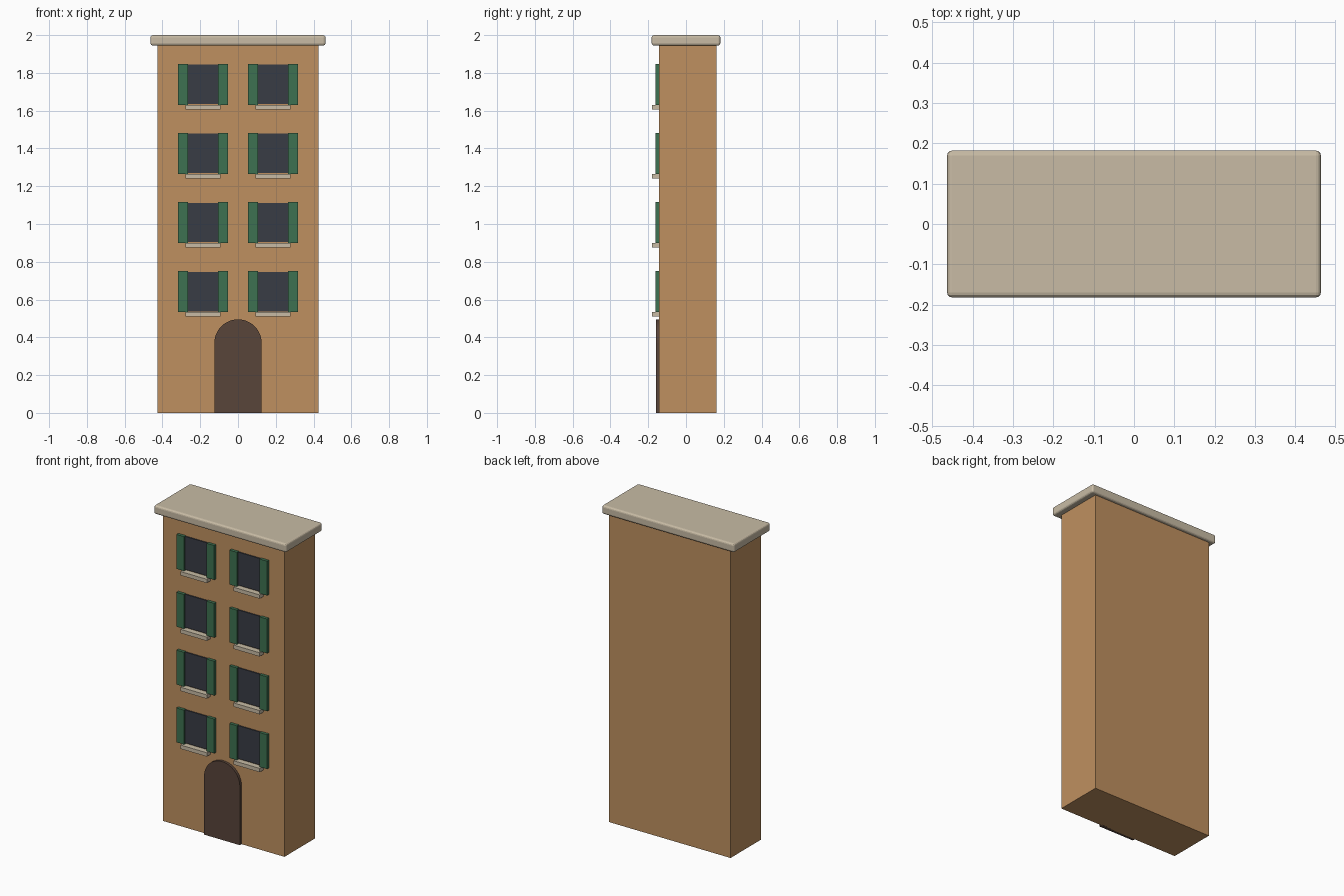
import bpy, bmesh, math

cube = bpy.data.objects.get("Cube")
if cube:
    bpy.data.objects.remove(cube, do_unlink=True)


def material(name, rgb):
    m = bpy.data.materials.new(name)
    m.use_nodes = True
    m.diffuse_color = (*rgb, 1)
    m.node_tree.nodes["Principled BSDF"].inputs["Base Color"].default_value = (*rgb, 1)
    return m


ochre = material("ochre plaster", (0.52, 0.28, 0.116))
stone = material("pale stone", (0.58, 0.50, 0.375))
glass = material("dark glass", (0.04, 0.045, 0.06))
green = material("shutter green", (0.048, 0.165, 0.082))
wood = material("dark wood", (0.098, 0.058, 0.042))


def add(name, bm, mat):
    bmesh.ops.recalc_face_normals(bm, faces=bm.faces)
    mesh = bpy.data.meshes.new(name)
    bm.to_mesh(mesh)
    bm.free()
    mesh.materials.append(mat)
    obj = bpy.data.objects.new(name, mesh)
    bpy.context.collection.objects.link(obj)
    return obj


def box(name, mat, xs, ys, zs):
    """Box spanning the given (low, high) ranges."""
    bm = bmesh.new()
    bmesh.ops.create_cube(bm, size=1)
    for v in bm.verts:
        v.co = [r[0] if c < 0 else r[1] for c, r in zip(v.co, (xs, ys, zs))]
    return add(name, bm, mat)


WALL = -0.143   # front face of the wall
INSET = WALL + 0.01   # fittings are set slightly into the wall

# Main block and bevelled roof slab
box("building_body", ochre, (-0.425, 0.425), (WALL, 0.162), (0, 1.95))
roof = box("roof_cornice", stone, (-0.463, 0.463), (-0.182, 0.182), (1.945, 2))
bevel = roof.modifiers.new("Bevel", "BEVEL")
bevel.width = 0.012
bevel.segments = 3

# Arched door
bm = bmesh.new()
radius, spring = 0.125, 0.37
outline = [(-radius, 0), (radius, 0)]
outline += [(radius * math.cos(a), spring + radius * math.sin(a))
            for a in (math.pi * i / 24 for i in range(25))]
face = bm.faces.new([bm.verts.new((x, -0.16, z)) for x, z in outline])
side = bmesh.ops.extrude_face_region(bm, geom=[face])["geom"]
bmesh.ops.translate(bm, vec=(0, INSET + 0.16, 0),
                    verts=[v for v in side if isinstance(v, bmesh.types.BMVert)])
add("front_door", bm, wood)

# Four floors of two shuttered windows
for floor in range(4):
    z = 0.533 + 0.3655 * floor
    for label, cx in (("right", -0.185), ("left", 0.185)):
        tag = f"{label}_floor_{floor + 1}"
        box("window_pane_" + tag, glass, (cx - 0.08, cx + 0.08),
            (-0.15, INSET), (z + 0.005, z + 0.214))
        box("window_sill_" + tag, stone, (cx - 0.092, cx + 0.092),
            (-0.179, INSET), (z - 0.024, z))
        for part, s in (("right_shutter_", -1), ("left_shutter_", 1)):
            edges = sorted((cx + s * 0.079, cx + s * 0.132))
            box(part + tag, green, edges, (-0.162, INSET), (z, z + 0.217))
